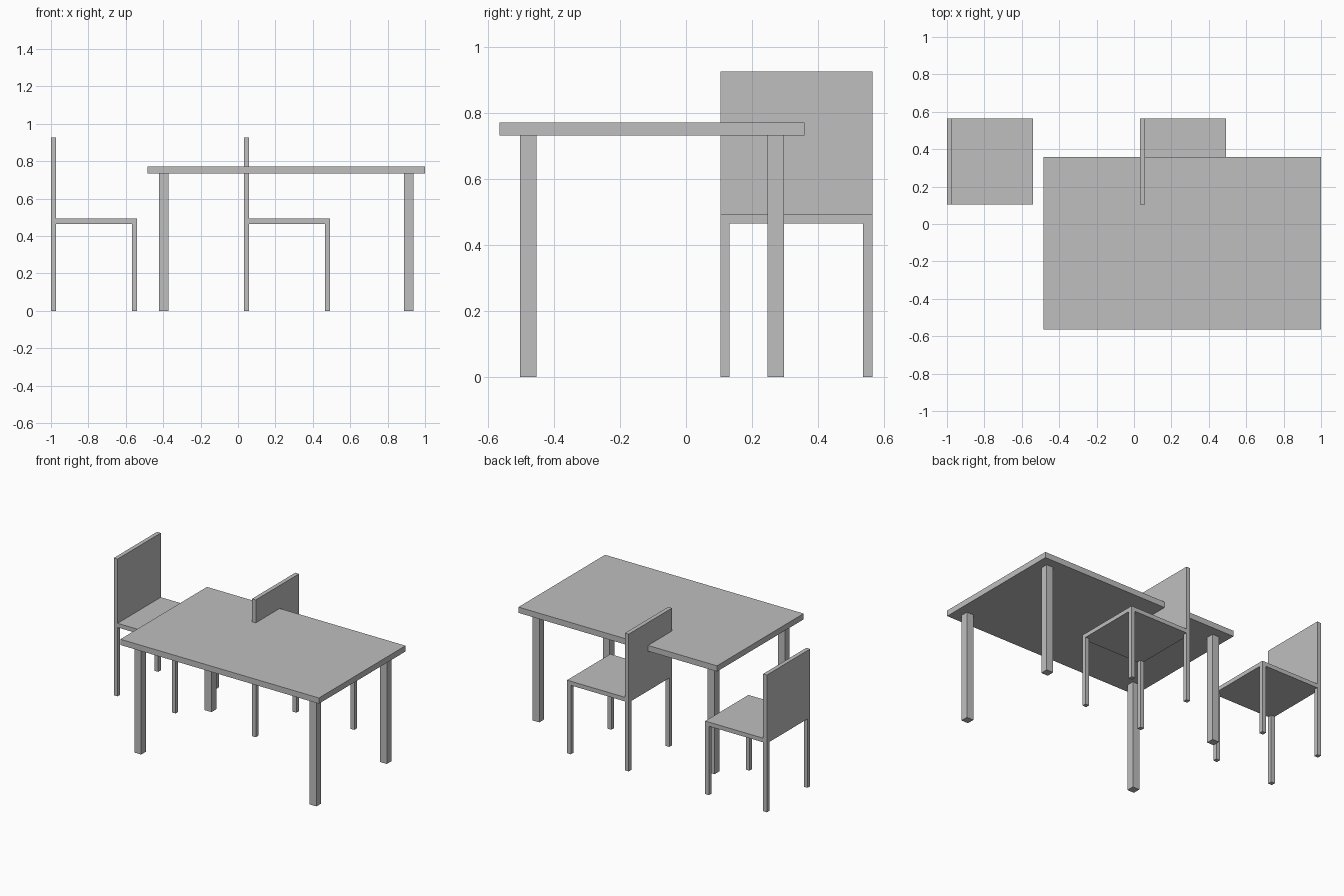
import bpy
import bmesh
from mathutils import Vector

default = bpy.data.objects.get("Cube")
if default:
    bpy.data.objects.remove(default, do_unlink=True)

# Single plain grey for the whole set
GREY = (0.52, 0.52, 0.52, 1.0)
grey = bpy.data.materials.new("plain grey")
grey.use_nodes = True
grey.diffuse_color = GREY
grey.node_tree.nodes["Principled BSDF"].inputs["Base Color"].default_value = GREY


def box(name, low, high):
    """Flat-faced box spanning two opposite corners."""
    low, high = Vector(low), Vector(high)
    bm = bmesh.new()
    bmesh.ops.create_cube(bm, size=1)
    bmesh.ops.scale(bm, vec=high - low, verts=bm.verts)
    bmesh.ops.translate(bm, vec=(low + high) / 2, verts=bm.verts)
    mesh = bpy.data.meshes.new(name)
    bm.to_mesh(mesh)
    bm.free()
    mesh.materials.append(grey)
    obj = bpy.data.objects.new(name, mesh)
    bpy.context.collection.objects.link(obj)
    return obj


def four_legs(name, x_range, y_range, thick, height):
    """Square legs tucked inside the corners of a rectangle."""
    for end, x in (("right", x_range[0]), ("left", x_range[1] - thick)):
        for side, y in (("front", y_range[0]), ("back", y_range[1] - thick)):
            box(f"{name}_leg_{side}_{end}", (x, y, 0), (x + thick, y + thick, height))


# Table
TOP_UNDER, TOP_HEIGHT = 0.733, 0.772
X0, X1, Y0, Y1 = -0.483, 1.0, -0.565, 0.359
INSET = 0.0615
box("table_top", (X0, Y0, TOP_UNDER), (X1, Y1, TOP_HEIGHT))
four_legs("table", (X0 + INSET, X1 - INSET), (Y0 + INSET, Y1 - INSET), 0.051, TOP_UNDER)

# Chairs, with the backrest on the right-hand end
SEAT_UNDER, SEAT_TOP, BACK_TOP = 0.465, 0.493, 0.927
WIDTH, THICK = 0.461, 0.028
FRONT = 0.104


def chair(name, x):
    y = FRONT
    box(f"{name}_seat", (x + THICK, y, SEAT_UNDER), (x + WIDTH, y + WIDTH, SEAT_TOP))
    box(f"{name}_back", (x, y, SEAT_UNDER), (x + THICK, y + WIDTH, BACK_TOP))
    four_legs(name, (x, x + WIDTH), (y, y + WIDTH), THICK, SEAT_UNDER)


chair("outer_chair", -1.0)
chair("inner_chair", 0.032)
